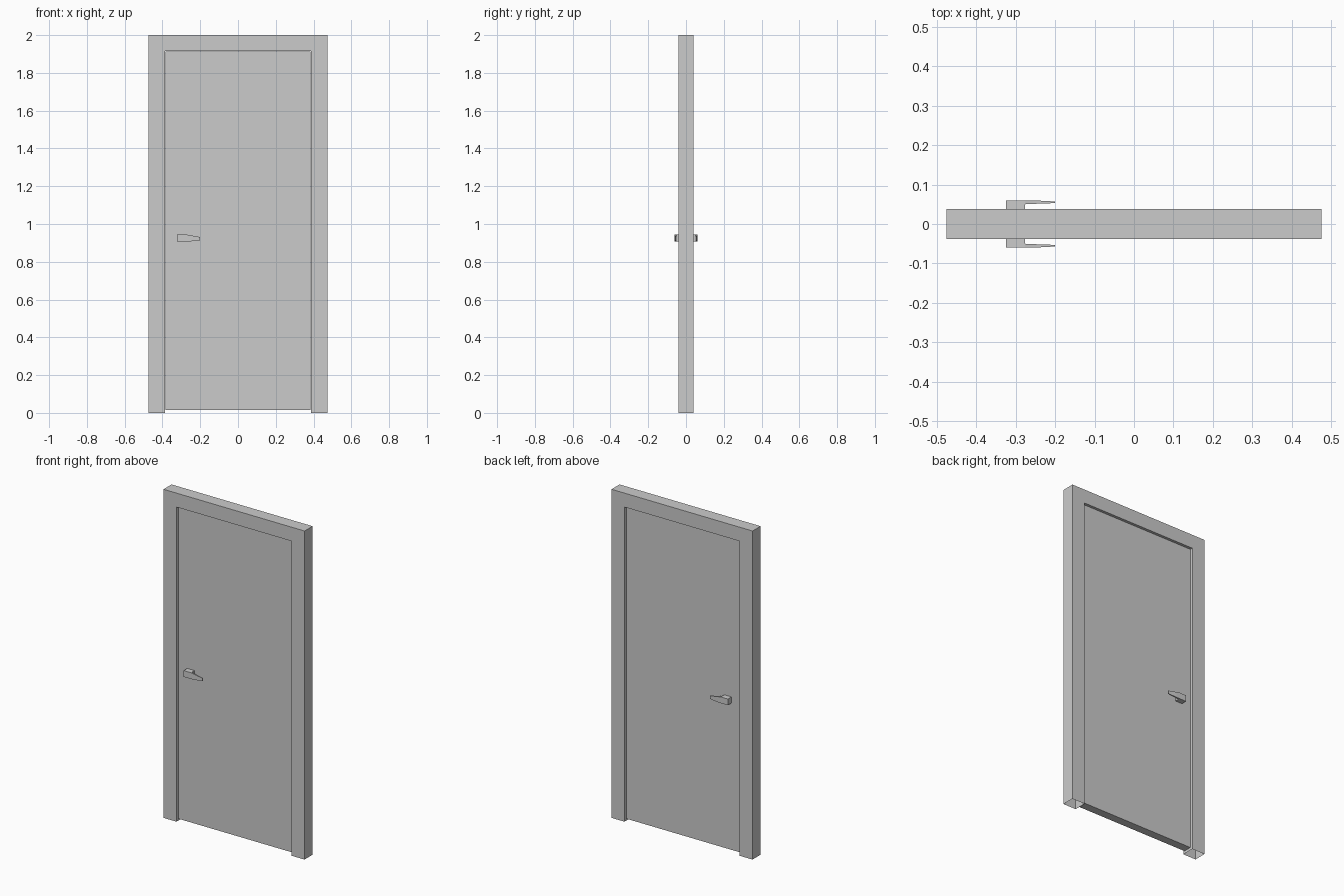
import bpy, bmesh

if "Cube" in bpy.data.objects:
    bpy.data.objects.remove(bpy.data.objects["Cube"])

FRAME_Y = 0.0385   # half depth of the frame
DOOR_Y = 0.0255    # half thickness of the door leaf
OPEN_X, OPEN_Z = 0.3875, 1.915


def finish(name, bm):
    bmesh.ops.recalc_face_normals(bm, faces=bm.faces)
    mesh = bpy.data.meshes.new(name)
    bm.to_mesh(mesh)
    bm.free()
    obj = bpy.data.objects.new(name, mesh)
    bpy.context.collection.objects.link(obj)
    return obj


# Door frame: an upside-down U profile pushed through its depth, hollow feet
bm = bmesh.new()
outline = [(-0.475, 0), (-0.475, 2), (0.475, 2), (0.475, 0),
           (OPEN_X, 0), (OPEN_X, OPEN_Z), (-OPEN_X, OPEN_Z), (-OPEN_X, 0)]
face = bm.faces.new([bm.verts.new((x, -FRAME_Y, z)) for x, z in outline])
ext = bmesh.ops.extrude_face_region(bm, geom=[face], use_keep_orig=True)
bmesh.ops.translate(bm, vec=(0, 2 * FRAME_Y, 0),
                    verts=[g for g in ext["geom"] if isinstance(g, bmesh.types.BMVert)])
bmesh.ops.recalc_face_normals(bm, faces=bm.faces)
feet = [f for f in bm.faces if all(v.co.z < 0.001 for v in f.verts)]
bmesh.ops.delete(bm, geom=feet, context="FACES_ONLY")
finish("door_frame", bm)

# Door leaf: thin slab with a small gap to the frame and floor
bm = bmesh.new()
bmesh.ops.create_cube(bm, size=1)
z0, z1 = 0.014, OPEN_Z - 0.003
bmesh.ops.scale(bm, vec=(2 * OPEN_X - 0.006, 2 * DOOR_Y, z1 - z0), verts=bm.verts)
bmesh.ops.translate(bm, vec=(0, 0, (z0 + z1) / 2), verts=bm.verts)
finish("door_leaf", bm)

# Lever handles: rectangular sections lofted along x, mirrored front to back
# each section: x, inner y, outer y, bottom z, top z
SECTIONS = [(-0.324, DOOR_Y, 0.060, 0.907, 0.945),
            (-0.276, DOOR_Y, 0.060, 0.907, 0.945),
            (-0.276, 0.050, 0.060, 0.907, 0.945),
            (-0.256, 0.051, 0.060, 0.908, 0.941),
            (-0.200, 0.053, 0.057, 0.912, 0.931)]


def lever_handle(name, side):
    bm = bmesh.new()
    rings = [[bm.verts.new((x, side * y, z))
              for y, z in ((yi, lo), (yo, lo), (yo, hi), (yi, hi))]
             for x, yi, yo, lo, hi in SECTIONS]
    for a, b in zip(rings, rings[1:]):
        for i in range(4):
            j = (i + 1) % 4
            bm.faces.new((a[i], a[j], b[j], b[i]))
    bm.faces.new(rings[0])
    bm.faces.new(rings[-1])
    # clean the doubled outer corners at the step behind the lever
    bmesh.ops.remove_doubles(bm, verts=bm.verts, dist=0.0001)
    finish(name, bm)


lever_handle("front_handle", -1)
lever_handle("back_handle", 1)
